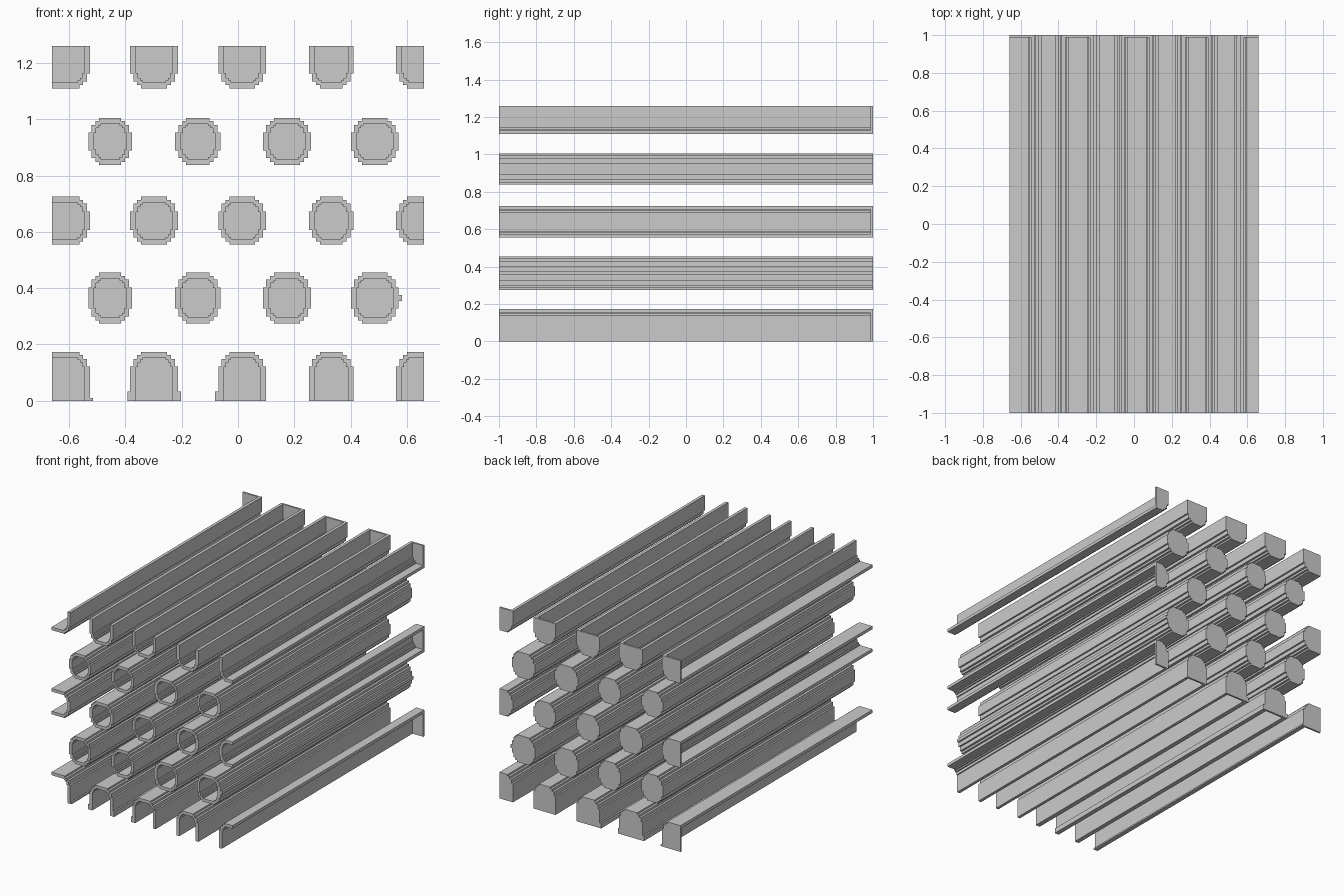
import bpy, bmesh
from mathutils import Vector

if "Cube" in bpy.data.objects:
    bpy.data.objects.remove(bpy.data.objects["Cube"])

XB, TOP, WALL, CAP = 0.66, 1.26, 0.02, 0.0125
# staircase corner, as insets from the bounding rectangle
STEPS = [(.039, 0), (.039, .011), (.025, .011), (.025, .025), (.011, .025), (.011, .052), (0, .052)]


def stepped_loop(x0, x1, z0, z1, k):
    tr = [(x1 - a * k, z1 - b * k) for a, b in STEPS]
    br = [(x1 - a * k, z0 + b * k) for a, b in reversed(STEPS)]
    bl = [(x0 + a * k, z0 + b * k) for a, b in STEPS]
    tl = [(x0 + a * k, z1 - b * k) for a, b in reversed(STEPS)]
    return tr + br + bl + tl


def finish(bm, name):
    bmesh.ops.recalc_face_normals(bm, faces=bm.faces)
    me = bpy.data.meshes.new(name)
    bm.to_mesh(me)
    bm.free()
    bpy.context.collection.objects.link(bpy.data.objects.new(name, me))


def tube(name, x0, x1, z0, z1):
    """Hollow stepped tube, open at the front, capped at the back, cut open at the block limits."""
    cuts = []
    if x0 <= -XB:
        x0 -= .2
        cuts.append(((-XB, 0, 0), (-1, 0, 0)))
    if x1 >= XB:
        x1 += .2
        cuts.append(((XB, 0, 0), (1, 0, 0)))
    if z0 <= 0:
        z0 -= .2
        cuts.append(((0, 0, 0), (0, 0, -1)))
    if z1 >= TOP:
        z1 += .2
        cuts.append(((0, 0, TOP), (0, 0, 1)))
    outer = stepped_loop(x0, x1, z0, z1, 1)
    inner = stepped_loop(x0 + WALL, x1 - WALL, z0 + WALL, z1 - WALL, .65)
    bm = bmesh.new()
    rings = [[bm.verts.new((x, y, z)) for x, z in loop]
             for loop, y in ((outer, 1), (outer, -1), (inner, -1), (inner, 1 - CAP))]
    n = len(outer)
    for a, b in zip(rings, rings[1:]):
        for i in range(n):
            j = (i + 1) % n
            bm.faces.new((a[i], a[j], b[j], b[i]))
    bm.faces.new(rings[0])
    bm.faces.new(rings[3])
    bmesh.ops.recalc_face_normals(bm, faces=bm.faces)
    for co, no in cuts:
        geom = bm.verts[:] + bm.edges[:] + bm.faces[:]
        bmesh.ops.bisect_plane(bm, geom=geom, dist=1e-5, plane_co=co, plane_no=no, clear_outer=True)
        rim = [e for e in bm.edges if len(e.link_faces) == 1]
        bmesh.ops.triangle_fill(bm, edges=rim, use_beauty=True, normal=Vector(no))
    finish(bm, name)


def strip(name, x0, x1, z0, z1):
    bm = bmesh.new()
    bmesh.ops.create_cube(bm, size=1)
    for v in bm.verts:
        v.co = ((x0 + x1) / 2 + v.co.x * (x1 - x0), v.co.y * 2, (z0 + z1) / 2 + v.co.z * (z1 - z0))
    finish(bm, name)


# staggered rows of tubes
full = [(-.532, -.376), (-.223, -.062), (.089, .259), (.401, .571)]
edge = [(-XB, -.525), (-.383, -.213), (-.07, .099), (.252, .411), (.562, XB)]
rows = [("bottom_channel", edge, 0, .173), ("lower_tube", full, .275, .455),
        ("middle_tube", edge, .555, .725), ("upper_tube", full, .838, 1.005),
        ("top_channel", edge, 1.11, TOP)]
for name, spans, z0, z1 in rows:
    for i, (x0, x1) in enumerate(spans):
        tube(f"{name}_{i + 1}", x0, x1, z0, z1)

# small lips along the bottom walls and one side ridge
for i, s in enumerate([(-.526, -.515, 0, .01), (-.393, -.382, 0, .033), (-.214, -.203, 0, .033),
                       (-.081, -.069, 0, .033), (.57, .582, .355, .375)]):
    strip(f"lip_{i + 1}", *s)
